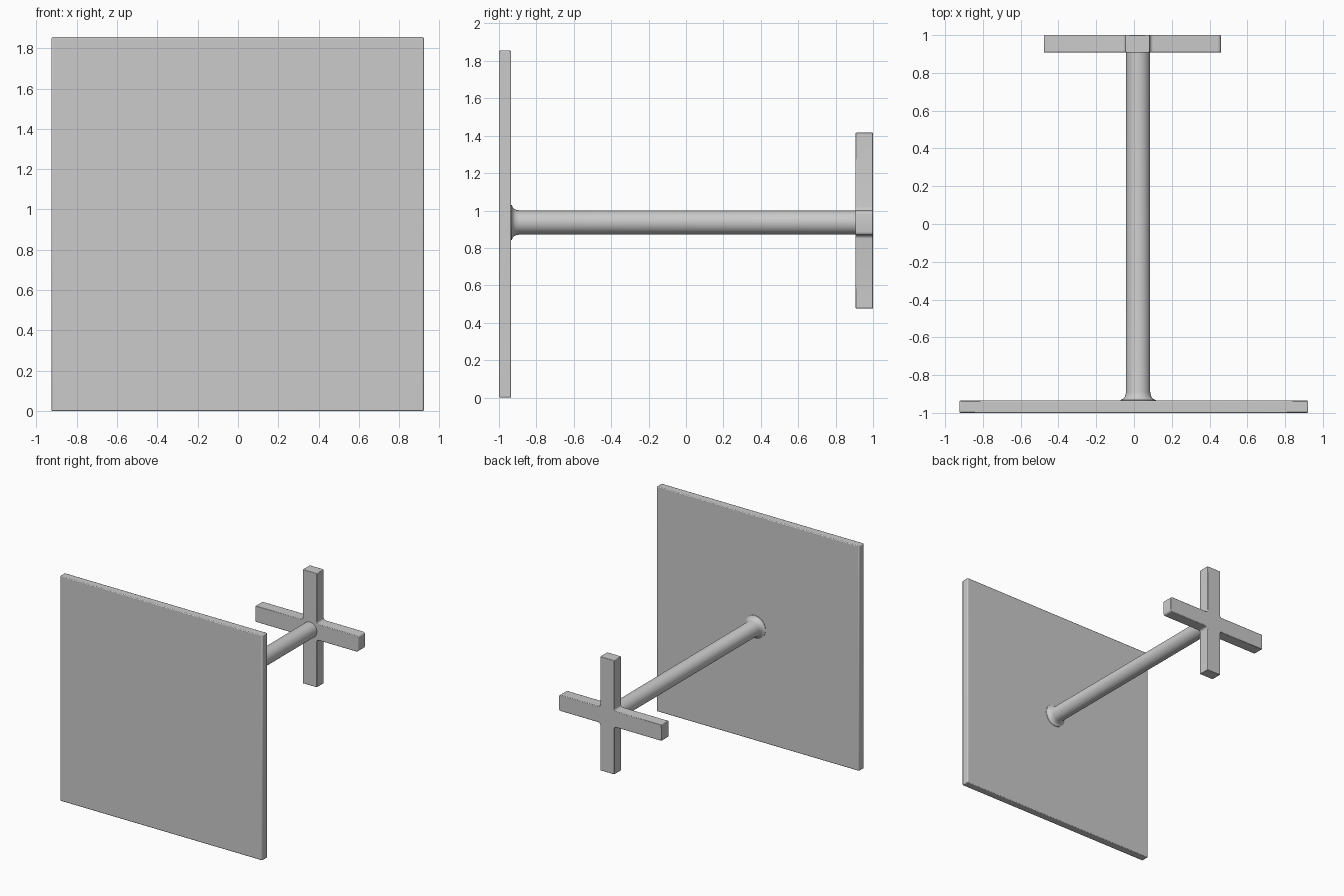
import bpy, bmesh, math

if "Cube" in bpy.data.objects:
    bpy.data.objects.remove(bpy.data.objects["Cube"])

CX, CZ = 0.022, 0.936  # rod axis


def finish(name, bm, bevel=0.0):
    bmesh.ops.recalc_face_normals(bm, faces=bm.faces[:])
    me = bpy.data.meshes.new(name)
    bm.to_mesh(me)
    bm.free()
    ob = bpy.data.objects.new(name, me)
    bpy.context.collection.objects.link(ob)
    if bevel:
        mod = ob.modifiers.new("edge_round", 'BEVEL')
        mod.width, mod.segments = bevel, 2
        mod.limit_method, mod.angle_limit = 'ANGLE', math.radians(50)
    bpy.ops.object.select_all(action='DESELECT')
    ob.select_set(True)
    bpy.context.view_layer.objects.active = ob
    bpy.ops.object.shade_smooth_by_angle(angle=math.radians(35))
    return ob


def slab(outline, y0, y1):
    """Extrude an (x, z) outline from y0 to y1."""
    bm = bmesh.new()
    face = bm.faces.new([bm.verts.new((x, y0, z)) for x, z in outline])
    ext = bmesh.ops.extrude_face_region(bm, geom=[face], use_keep_orig=True)
    for g in ext["geom"]:
        if isinstance(g, bmesh.types.BMVert):
            g.co.y = y1
    return bm


# Large square plate
finish("front_plate", slab([(-0.925, 0), (0.922, 0), (0.922, 1.855), (-0.925, 1.855)],
                           -1.0, -0.935), 0.006)

# Cross handle with filleted inner corners
l, r, b, t = -0.476, 0.461, 0.476, 1.416
x0, x1, z0, z1 = -0.045, 0.084, 0.868, 1.0
bm = slab([(x0, b), (x1, b), (x1, z0), (r, z0), (r, z1), (x1, z1),
           (x1, t), (x0, t), (x0, z1), (l, z1), (l, z0), (x0, z0)], 0.907, 1.0)
inner = [e for e in bm.edges
         if abs(e.verts[0].co.y - e.verts[1].co.y) > 0.05
         and b < e.verts[0].co.z < t and l < e.verts[0].co.x < r]
inner = [e for e in inner if min(abs(e.verts[0].co.z - z) for z in (z0, z1)) < 1e-4]
bmesh.ops.bevel(bm, geom=inner, offset=0.018, segments=4, profile=0.5, affect='EDGES')
finish("cross_handle", bm, 0.004)

# Round rod with a flared foot where it meets the plate
profile = [(0.096, -0.94), (0.094, -0.932), (0.078, -0.925), (0.069, -0.912),
           (0.064, -0.89), (0.064, 0.91)]
N = 32
bm = bmesh.new()
rings = [[bm.verts.new((CX + rad * math.cos(2 * math.pi * i / N), y,
                        CZ + rad * math.sin(2 * math.pi * i / N))) for i in range(N)]
         for rad, y in profile]
for a, c in zip(rings, rings[1:]):
    for i in range(N):
        j = (i + 1) % N
        bm.faces.new((a[i], a[j], c[j], c[i]))
bm.faces.new(rings[0])
bm.faces.new(rings[-1])
finish("rod", bm)
